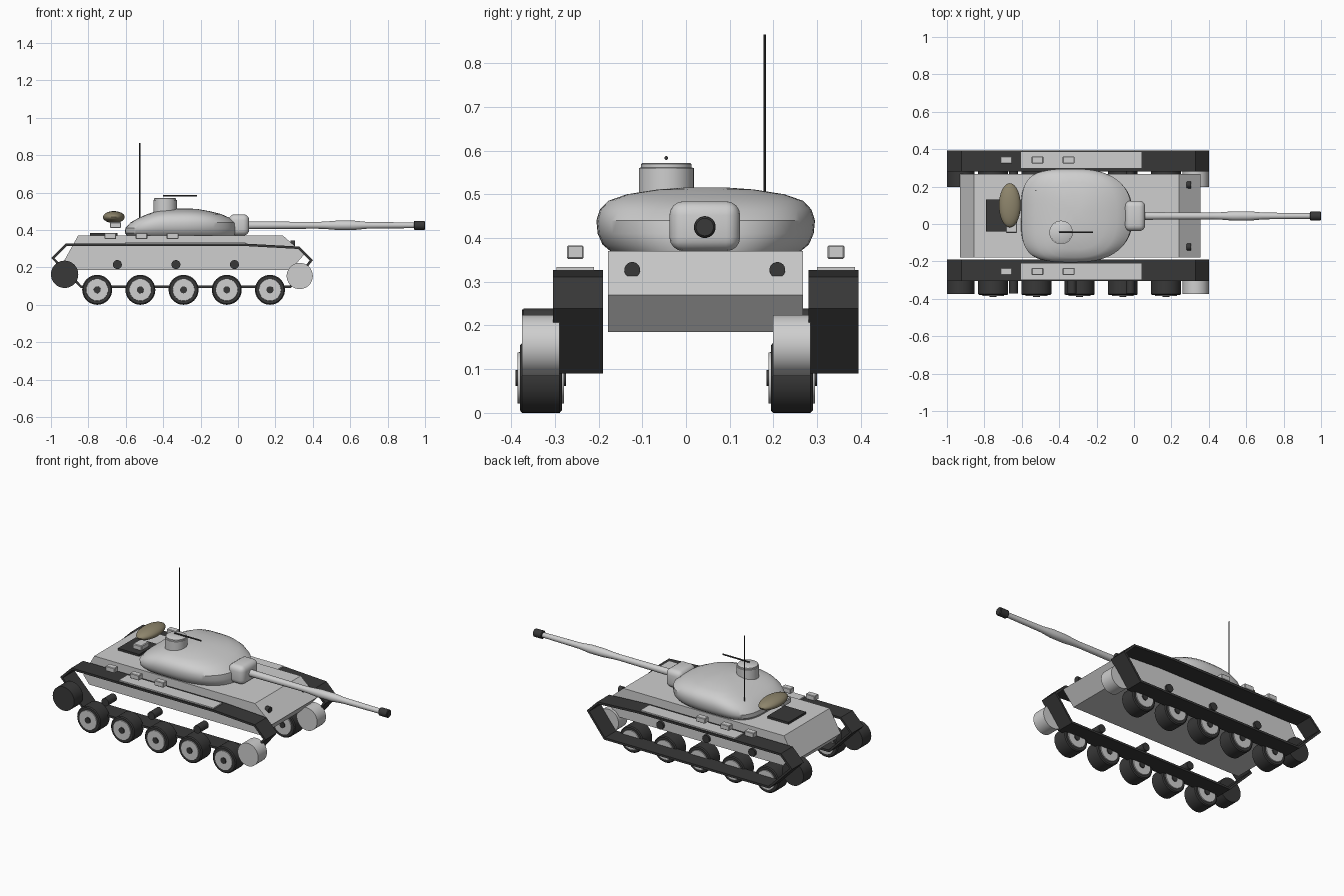
import bpy, bmesh, math
from mathutils import Matrix, Vector

cube = bpy.data.objects.get("Cube")
if cube:
    bpy.data.objects.remove(cube, do_unlink=True)


def material(name, rgb):
    m = bpy.data.materials.new(name)
    m.use_nodes = True
    m.diffuse_color = (*rgb, 1)
    m.node_tree.nodes["Principled BSDF"].inputs["Base Color"].default_value = (*rgb, 1)
    return m


LIGHT = material("light grey paint", (0.62, 0.62, 0.62))
DARK = material("dark rubber", (0.04, 0.04, 0.04))
KHAKI = material("khaki canvas", (0.27, 0.235, 0.15))

HULL_Y = 0.045      # centre line of hull, turret and tracks
WHEEL_Y = -0.045    # centre line of the running gear


def finish(name, bm, mats, smooth=False):
    bmesh.ops.recalc_face_normals(bm, faces=bm.faces)
    me = bpy.data.meshes.new(name)
    bm.to_mesh(me)
    bm.free()
    ob = bpy.data.objects.new(name, me)
    bpy.context.collection.objects.link(ob)
    for m in mats:
        me.materials.append(m)
    if smooth:
        bpy.ops.object.select_all(action='DESELECT')
        ob.select_set(True)
        bpy.context.view_layer.objects.active = ob
        bpy.ops.object.shade_smooth_by_angle(angle=math.radians(35))
    return ob


def box(name, lo, hi, mat, bevel=0.0, segments=1):
    lo, hi = Vector(lo), Vector(hi)
    bm = bmesh.new()
    bmesh.ops.create_cube(bm, size=1, matrix=Matrix.Translation((lo + hi) / 2)
                          @ Matrix.Diagonal((*(hi - lo), 1)))
    if bevel:
        bmesh.ops.bevel(bm, geom=bm.edges[:], offset=bevel, segments=segments,
                        profile=0.5, affect='EDGES')
    return finish(name, bm, [mat], segments > 1)


def loft(bm, rings):
    """Skin a list of equal vertex rings and cap both ends."""
    for a, b in zip(rings, rings[1:]):
        for i in range(len(a)):
            j = (i + 1) % len(a)
            bm.faces.new((a[i], a[j], b[j], b[i]))
    bm.faces.new(rings[0])
    bm.faces.new(rings[-1])


def lathe(name, centre, axis, profile, mats, sides=32, rule=None):
    """Turn (distance, radius) pairs round an axis; rule picks a material by radius."""
    rot = Vector((0, 0, 1)).rotation_difference(Vector(axis)).to_matrix()
    bm = bmesh.new()
    rings = []
    for d, r in profile:
        angles = [math.tau * i / sides for i in range(sides)]
        rings.append([bm.verts.new(Vector(centre) + rot @ Vector(
            (r * math.cos(a), r * math.sin(a), d))) for a in angles])
    loft(bm, rings)
    if rule:
        for f in bm.faces:
            reach = [(rot.inverted() @ (v.co - Vector(centre))).xy.length for v in f.verts]
            f.material_index = rule(sum(reach) / len(reach))
    return finish(name, bm, mats, True)


def rod(name, centre, axis, length, radius, mat, sides=24):
    h = length / 2
    return lathe(name, centre, axis, [(-h, radius), (h, radius)], [mat], sides)


# Hull: side profile drawn across its width
bm = bmesh.new()
profile = [(-0.855, 0.37), (0.24, 0.37), (0.355, 0.27), (0.28, 0.185),
           (-0.89, 0.185), (-0.93, 0.235)]
loft(bm, [[bm.verts.new((x, HULL_Y + s * 0.223, z)) for x, z in profile] for s in (-1, 1)])
finish("hull", bm, [LIGHT])

# Turret: rounded outlines stacked by height (z, rear x, front x, half width)
levels = [(0.37, -0.595, -0.012, 0.218), (0.385, -0.605, -0.008, 0.236),
          (0.41, -0.602, -0.007, 0.247), (0.44, -0.575, -0.012, 0.25),
          (0.465, -0.53, -0.045, 0.242), (0.485, -0.485, -0.09, 0.223),
          (0.50, -0.44, -0.15, 0.18), (0.511, -0.39, -0.21, 0.11),
          (0.516, -0.33, -0.27, 0.04)]
bm = bmesh.new()
rings = []
for z, rear, front, half in levels:
    mid = rear + 0.44 * (front - rear)
    ring = []
    for i in range(64):
        a = math.tau * i / 64
        c, s = math.cos(a), math.sin(a)
        power = 2 / 2.5 if c > 0 else 2 / 3.6
        reach = (front - mid) if c > 0 else (mid - rear)
        ring.append(bm.verts.new((mid + math.copysign(abs(c) ** power, c) * reach,
                                  HULL_Y + math.copysign(abs(s) ** power, s) * half, z)))
    rings.append(ring)
loft(bm, rings)
finish("turret", bm, [LIGHT], True)

# Gun
box("mantlet", (-0.05, -0.038, 0.37), (0.06, 0.124, 0.484), LIGHT, 0.032, 4)
gun = (0, 0.043, 0.425)
lathe("gun_barrel", gun, (1, 0, 0),
      [(0.0, 0.021), (0.42, 0.018), (0.47, 0.02), (0.53, 0.025), (0.62, 0.025),
       (0.69, 0.018), (0.95, 0.015)], [LIGHT])
lathe("muzzle", gun, (1, 0, 0),
      [(0.94, 0.02), (0.944, 0.024), (0.996, 0.024), (1.0, 0.02)], [DARK])

# Turret fittings
lathe("cupola", (-0.39, -0.045, 0), (0, 0, 1),
      [(0.46, 0.063), (0.56, 0.063), (0.561, 0.058), (0.569, 0.058), (0.571, 0.055)], [LIGHT])
rod("machine_gun", (-0.31, -0.045, 0.583), (1, 0, 0), 0.18, 0.0045, DARK, 10)
rod("antenna", (-0.525, 0.18, 0.65), (0, 0, 1), 0.43, 0.003, DARK, 8)

# Rear deck: canvas roll, stowage box and engine grille
bm = bmesh.new()
bmesh.ops.create_uvsphere(bm, u_segments=32, v_segments=16, radius=1,
                          matrix=Matrix.Translation((-0.664, 0.1, 0.469))
                          @ Matrix.Diagonal((0.058, 0.118, 0.032, 1)))
finish("canvas_roll", bm, [KHAKI], True)
box("stowage_box", (-0.685, -0.048, 0.41), (-0.625, 0.03, 0.442), LIGHT, 0.004)
box("engine_grille", (-0.79, -0.04, 0.365), (-0.645, 0.13, 0.383), DARK)

# Driving lamps on the sloping nose
for label, y in (("right", -0.123), ("left", 0.209)):
    rod("lamp_" + label, (0.293, y, 0.327), (1, 0, 0), 0.026, 0.018, DARK)

# Tracks, fenders and fender boxes on each side
belt = [(-0.99, 0.25), (-0.92, 0.32), (0.05, 0.32), (0.325, 0.305),
        (0.392, 0.238), (0.28, 0.097), (-0.84, 0.097)]
for label, s in (("right", -1), ("left", 1)):
    bm = bmesh.new()
    inner, outer = [[bm.verts.new((x, HULL_Y + s * w, z)) for x, z in belt]
                    for w in (0.235, 0.349)]
    for i in range(len(belt)):
        j = (i + 1) % len(belt)
        bm.faces.new((inner[i], inner[j], outer[j], outer[i]))
    track = finish("track_" + label, bm, [DARK])
    solid = track.modifiers.new("thickness", 'SOLIDIFY')
    solid.thickness = 0.013
    solid.offset = 0
    solid.use_even_offset = True

    y = HULL_Y + s * 0.298
    box("fender_plate_" + label, (-0.605, y - 0.043, 0.322), (0.04, y + 0.043, 0.334), LIGHT)
    for n, x in enumerate((-0.682, -0.516, -0.35)):
        box(f"fender_box_{label}_{n + 1}", (x - 0.031, y - 0.019, 0.352),
            (x + 0.031, y + 0.019, 0.383), LIGHT, 0.003)

# Running gear on each side
tyre_half = [(-0.058, 0.0175), (-0.058, 0.0185), (-0.053, 0.0186), (-0.053, 0.058),
             (-0.048, 0.059), (-0.048, 0.074), (-0.043, 0.08)]
wheel = tyre_half + [(-d, r) for d, r in reversed(tyre_half)]


def wheel_colour(radius):
    return 1 if 0.03 < radius < 0.0587 else 0


for label, s in (("right", -1), ("left", 1)):
    y = WHEEL_Y + s * 0.287
    for n in range(5):
        lathe(f"road_wheel_{label}_{n + 1}", (-0.753 + n * 0.231, y, 0.08), (0, 1, 0),
              wheel, [DARK, LIGHT], 40, wheel_colour)
    for n in range(3):
        rod(f"return_roller_{label}_{n + 1}", (-0.645 + n * 0.313, y, 0.215),
            (0, 1, 0), 0.08, 0.024, DARK)
    rod("drive_wheel_" + label, (-0.927, y, 0.163), (0, 1, 0), 0.086, 0.073, DARK, 40)
    rod("idler_wheel_" + label, (0.33, y, 0.154), (0, 1, 0), 0.086, 0.07, LIGHT, 40)
